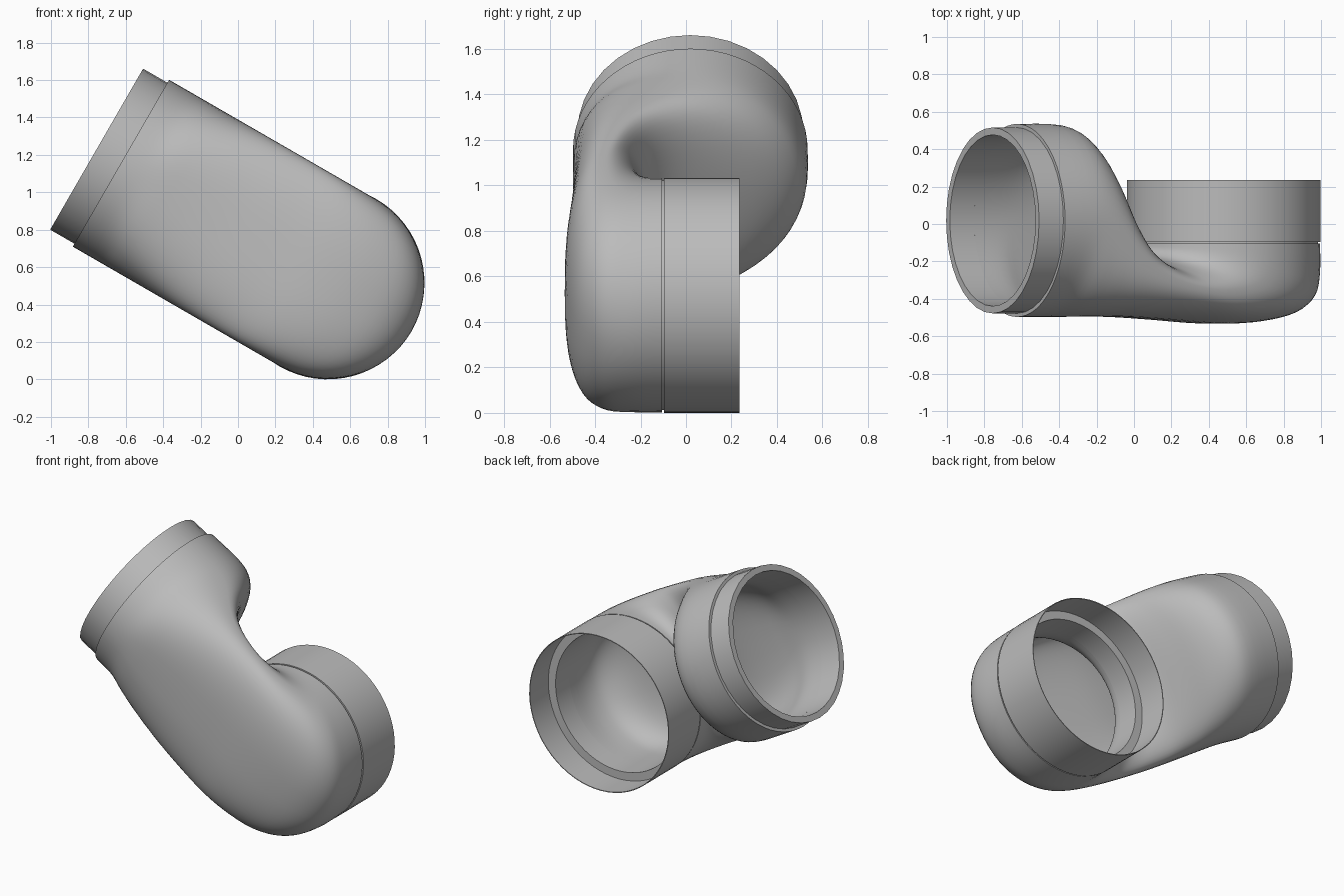
import bpy, bmesh, math
from mathutils import Vector

cube = bpy.data.objects.get("Cube")
if cube:
    bpy.data.objects.remove(cube)

grey = bpy.data.materials.new("plain grey")
grey.use_nodes = True
COLOUR = (0.5, 0.5, 0.5, 1)
grey.diffuse_color = COLOUR
grey.node_tree.nodes["Principled BSDF"].inputs["Base Color"].default_value = COLOUR

# Working frame: u runs up the slanted pipe, w across it, y stays world y
CENTRE = Vector((0.48, 0, 0.517))
TILT = math.radians(30)
U = Vector((-math.cos(TILT), 0, math.sin(TILT)))
W = Vector((math.sin(TILT), 0, math.cos(TILT)))
Y = Vector((0, 1, 0))
WALL = 0.057
BORE = 0.458


def place(u, y, w):
    return CENTRE + U * u + Y * y + W * w


def skin(name, rings, angle=35):
    """Closed shell through a loop of rings of points."""
    bm = bmesh.new()
    loops = [[bm.verts.new(p) for p in ring] for ring in rings]
    for k, a in enumerate(loops):
        b = loops[(k + 1) % len(loops)]
        for i in range(len(a)):
            j = (i + 1) % len(a)
            bm.faces.new((a[i], a[j], b[j], b[i]))
    bmesh.ops.recalc_face_normals(bm, faces=bm.faces)
    mesh = bpy.data.meshes.new(name)
    bm.to_mesh(mesh)
    bm.free()
    mesh.materials.append(grey)
    obj = bpy.data.objects.new(name, mesh)
    bpy.context.collection.objects.link(obj)
    bpy.ops.object.select_all(action='DESELECT')
    obj.select_set(True)
    bpy.context.view_layer.objects.active = obj
    bpy.ops.object.shade_smooth_by_angle(angle=math.radians(angle))


def power(v, n):
    return math.copysign(abs(v) ** (2 / n), v)


def section(station, inset, count=64):
    """Section between two bend points, squarer on its outer half."""
    iu, iy, ou, oy, square = station
    inner, outer = Vector((iu, iy)), Vector((ou, oy))
    mid, half = (inner + outer) / 2, (inner - outer) / 2
    half *= 1 - inset / half.length
    ring = []
    for k in range(count):
        t = math.tau * k / count
        n = square if math.cos(t) < 0 else 2
        q = mid + half * power(math.cos(t), n)
        ring.append(place(q.x, q.y, (0.515 - inset) * power(math.sin(t), n)))
    return ring


def smooth_stations(points, steps=4):
    """Catmull-Rom refinement of the bend stations."""
    out = []
    last = len(points) - 1
    for k in range(last):
        a, b, c, d = (points[min(max(k + o, 0), last)] for o in (-1, 0, 1, 2))
        for s in range(steps):
            t = s / steps
            out.append([q + 0.5 * t * (r - p + t * (2 * p - 5 * q + 4 * r - e
                        + t * (3 * (q - r) + e - p)))
                        for p, q, r, e in zip(a, b, c, d)])
    return out + [points[last]]


# Elbow body: inner u, inner y, outer u, outer y, squareness
bend = smooth_stations([
    (0.515, -0.105, -0.515, -0.105, 2),
    (0.52, -0.13, -0.515, -0.27, 2),
    (0.535, -0.15, -0.472, -0.395, 2.15),
    (0.56, -0.165, -0.35, -0.48, 2.35),
    (0.60, -0.17, -0.15, -0.523, 2.55),
    (0.65, -0.16, 0.08, -0.533, 2.7),
    (0.70, -0.11, 0.35, -0.515, 2.8),
    (0.745, -0.01, 0.6, -0.5, 2.85),
    (0.79, 0.15, 0.78, -0.495, 2.85),
    (0.845, 0.34, 0.92, -0.495, 2.75),
    (0.92, 0.47, 1.03, -0.497, 2.5),
    (1.03, 0.53, 1.15, -0.497, 2.1),
    (1.277, 0.535, 1.277, -0.497, 2),
])
skin("elbow_body", [section(s, 0) for s in bend]
     + [section(s, WALL) for s in reversed(bend)])


def lathe(name, profile, centre, axis, side, count):
    """Turned ring from (radius, distance along axis) points."""
    angles = [math.tau * k / count for k in range(count)]
    skin(name, [[centre + axis * h + side * (r * math.cos(t))
                 + W * (r * math.sin(t)) for t in angles]
                for r, h in profile])


# Wide socket facing the back, with a seam groove and an inner ledge
lathe("rear_socket", [
    (0.505, -0.105), (0.505, -0.096), (0.517, -0.096), (0.517, 0.235),
    (0.512, 0.235), (0.512, 0.04), (BORE, 0.04), (BORE, -0.105),
], CENTRE, Y, U, 64)

# Narrower spigot on the slanted end
lathe("upper_spigot", [
    (0.497, 1.277), (0.497, 1.427), (BORE, 1.427), (BORE, 1.277),
], CENTRE + Y * 0.019, U, Y, 36)
